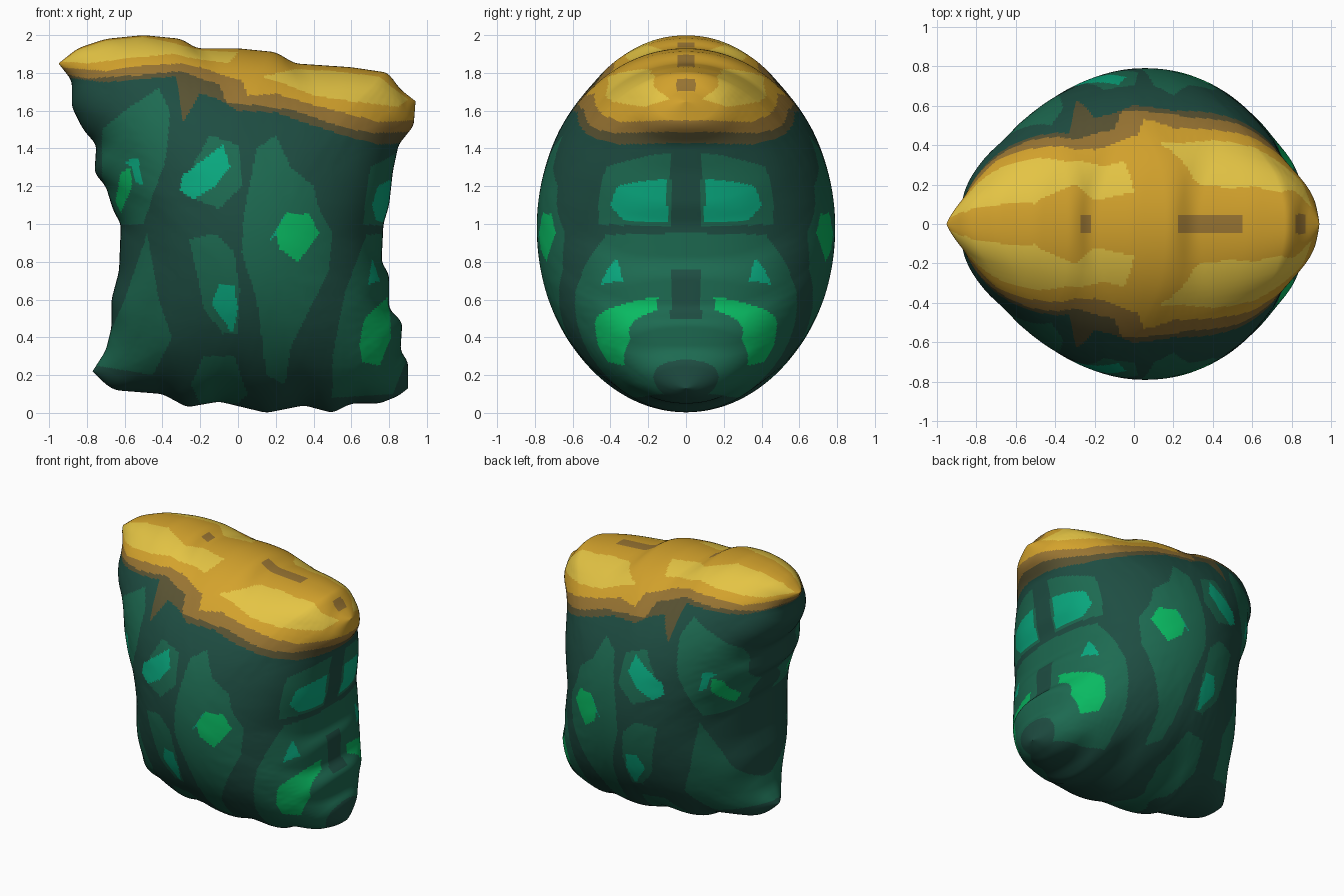
import bpy
import bmesh
import math

cube = bpy.data.objects.get("Cube")
if cube:
    bpy.data.objects.remove(cube, do_unlink=True)

CELLS = 220          # grid cells along each direction
HALF_DEPTH = 0.79    # greatest half thickness of the cushion

# Outline curves of the cushion, as (x, z) points
TOP = [(-.95, 1.85), (-.85, 1.93), (-.7, 1.98), (-.5, 2), (-.3, 1.98), (-.22, 1.93), (0, 1.93),
       (.2, 1.91), (.3, 1.85), (.6, 1.83), (.8, 1.8), (.85, 1.72), (.94, 1.65)]
BOTTOM = [(-.77, .22), (-.7, .15), (-.65, .12), (-.4, .1), (-.27, .03), (-.1, .06), (.15, 0),
          (.35, .04), (.5, 0), (.6, .05), (.75, .05), (.85, .09), (.9, .13)]
LEFT = [(-.77, .22), (-.7, .33), (-.67, .45), (-.67, .6), (-.63, .75), (-.62, 1), (-.66, 1.07),
        (-.7, 1.2), (-.76, 1.27), (-.75, 1.42), (-.82, 1.5), (-.88, 1.62), (-.88, 1.76), (-.95, 1.85)]
RIGHT = [(.9, .13), (.9, .27), (.86, .33), (.87, .48), (.8, .55), (.8, .73), (.76, .8), (.77, 1),
         (.8, 1.1), (.82, 1.28), (.85, 1.42), (.93, 1.52), (.94, 1.65)]

# Lower limits of the yellow cap's bands
GOLD_EDGE = [(-.95, 1.83), (-.7, 1.81), (-.5, 1.84), (-.3, 1.85), (-.2, 1.83), (-.08, 1.79), (.02, 1.76),
             (.05, 1.68), (.2, 1.69), (.4, 1.63), (.6, 1.58), (.75, 1.54), (.95, 1.55)]
BROWN_EDGE = [(-.95, 1.8), (-.8, 1.77), (-.5, 1.79), (-.3, 1.81), (-.2, 1.77), (-.1, 1.74), (-.06, 1.64),
              (.1, 1.63), (.3, 1.6), (.5, 1.53), (.7, 1.48), (.95, 1.49)]
OLIVE_EDGE = [(-.95, 1.78), (-.7, 1.75), (-.5, 1.77), (-.33, 1.78), (-.29, 1.54), (-.2, 1.69), (-.1, 1.66),
              (0, 1.6), (.2, 1.59), (.4, 1.52), (.6, 1.46), (.75, 1.42), (.9, 1.43)]

# Patch shapes
YELLOW_PATCHES = [
    [(-.93, 1.86), (-.8, 1.85), (-.55, 1.88), (-.35, 1.9), (-.2, 1.87), (-.05, 1.85), (0, 1.91),
     (-.2, 1.92), (-.35, 1.96), (-.5, 1.99), (-.7, 1.97), (-.85, 1.92)],
    [(.13, 1.78), (.25, 1.74), (.4, 1.68), (.6, 1.65), (.85, 1.62), (.9, 1.66), (.82, 1.72),
     (.75, 1.78), (.5, 1.81), (.3, 1.82)],
]
TEAL_PATCHES = [
    [(-.31, 1.18), (-.29, 1.26), (-.08, 1.42), (-.04, 1.3), (-.12, 1.2), (-.24, 1.13)],
    [(-.61, 1.33), (-.53, 1.35), (-.5, 1.2), (-.54, 1.22), (-.56, 1.3)],
    [(-.14, .58), (-.1, .68), (-.02, .67), (0, .55), (-.03, .42)],
    [(.71, 1.1), (.74, 1.2), (.84, 1.25), (.84, 1), (.73, 1.02)],
    [(.16, .91), (.25, 1.05), (.25, .97)],
    [(.69, .68), (.71, .82), (.75, .7)],
]
GREEN_PATCHES = [
    [(-.65, 1.12), (-.62, 1.27), (-.57, 1.3), (-.56, 1.2), (-.62, 1.06)],
    [(.2, .96), (.26, 1.06), (.38, 1.05), (.43, .95), (.32, .8), (.22, .87)],
    [(.64, .35), (.67, .5), (.8, .62), (.81, .4), (.75, .25), (.66, .27)],
]
LEAF_PATCHES_LEFT = [
    [(-.72, 1.5), (-.6, 1.6), (-.42, 1.72), (-.36, 1.6), (-.38, 1.35), (-.45, 1.15), (-.5, 1),
     (-.62, 1), (-.72, 1.25)],
    [(-.3, 1.2), (-.15, 1.47), (0, 1.42), (.02, 1.2), (-.1, 1.08), (-.28, 1.15)],
    [(-.26, .92), (-.12, .95), (-.02, .85), (.01, .65), (0, .42), (-.08, .42), (-.18, .55), (-.22, .75)],
    [(-.48, .95), (-.42, .6), (-.35, .4), (-.45, .2), (-.75, .25), (-.6, .6)],
    [(-.25, .15), (-.18, .3), (-.02, .3), (.05, .1), (0, .05), (-.2, .05)],
]
LEAF_PATCHES_RIGHT = [
    [(.1, 1.4), (.2, 1.47), (.28, 1.3), (.4, 1.2), (.42, 1.1), (.5, .95), (.48, .75), (.38, .55),
     (.28, .35), (.25, .15), (.15, .2), (.1, .6), (.02, .85), (.03, 1.05)],
    [(.57, .65), (.68, .94), (.85, .96), (.9, .3), (.82, .1), (.5, .08), (.5, .3)],
    [(.66, 1), (.7, 1.3), (.85, 1.38), (.85, .98)],
]
TOP_SPOTS = [(-.27, -.22), (.22, .55), (.82, .87)]   # brown spots along the top seam

COLOURS = {
    "dark green": (30, 77, 66),
    "leaf green": (29, 106, 81),
    "teal": (9, 169, 127),
    "bright green": (9, 186, 98),
    "olive": (88, 82, 50),
    "brown": (152, 116, 50),
    "gold": (211, 162, 44),
    "light yellow": (228, 196, 68),
}
NAMES = list(COLOURS)


def make_material(name, rgb):
    colour = [((c / 255 + .055) / 1.055) ** 2.4 for c in rgb] + [1]
    mat = bpy.data.materials.new(name)
    mat.use_nodes = True
    mat.diffuse_color = colour
    shader = mat.node_tree.nodes["Principled BSDF"]
    shader.inputs["Base Color"].default_value = colour
    shader.inputs["Roughness"].default_value = .7
    return mat


def interpolate(points, key, axis):
    """Value on the other axis of a polyline where it passes key on this axis."""
    key = min(max(key, points[0][axis]), points[-1][axis])
    for a, b in zip(points, points[1:]):
        if key <= b[axis]:
            t = (key - a[axis]) / (b[axis] - a[axis])
            return a[1 - axis] + t * (b[1 - axis] - a[1 - axis])
    return points[-1][1 - axis]


def edge_point(curve, axis, t, distance):
    """Point on an outline, blurred more the farther it is from that outline."""
    width = min(.015 + .6 * distance, t, 1 - t)
    start, end = curve[0][axis], curve[-1][axis]
    along = start + t * (end - start)
    value = sum(interpolate(curve, along + k / 3 * width * (end - start), axis)
                for k in range(-3, 4)) / 7
    return (along, value) if axis == 0 else (value, along)


def patch_point(s, t):
    """Spread the four outlines over the inside of the cushion."""
    low, high = edge_point(BOTTOM, 0, s, t), edge_point(TOP, 0, s, 1 - t)
    left, right = edge_point(LEFT, 1, t, s), edge_point(RIGHT, 1, t, 1 - s)
    return [(1 - t) * low[i] + t * high[i] + (1 - s) * left[i] + s * right[i]
            - (1 - t) * ((1 - s) * BOTTOM[0][i] + s * BOTTOM[-1][i])
            - t * ((1 - s) * TOP[0][i] + s * TOP[-1][i]) for i in (0, 1)]


def thickness(a, b):
    """Elliptical swell, a little fuller toward the sides and corners."""
    across, upward = max(math.cos(a), 0), max(math.cos(b), 0)
    return HALF_DEPTH * across ** .8 * upward ** (1 - .2 * math.sin(a) ** 2)


def inside(x, z, shapes):
    for shape in shapes:
        hit = False
        for (ax, az), (bx, bz) in zip(shape, shape[1:] + shape[:1]):
            if (az > z) != (bz > z) and x < ax + (z - az) * (bx - ax) / (bz - az):
                hit = not hit
        if hit:
            return True
    return False


def colour_at(x, y, z):
    if z > 1.6 and y < .05 and any(a < x < b for a, b in TOP_SPOTS):
        return "brown"
    if inside(x, z, YELLOW_PATCHES):
        return "light yellow"
    for name, edge in (("gold", GOLD_EDGE), ("brown", BROWN_EDGE), ("olive", OLIVE_EDGE)):
        if z > interpolate(edge, x, 0):
            return name
    # Bright patches stop short of the seam
    if y > .15 and inside(x, z, GREEN_PATCHES):
        return "bright green"
    if y > .1 and inside(x, z, TEAL_PATCHES):
        return "teal"
    seam = y < .08 and (.5 < z < .76 or z > .95)
    if not seam and inside(x, z, LEAF_PATCHES_LEFT + LEAF_PATCHES_RIGHT):
        return "leaf green"
    return "dark green"


# Cushion grid, finer toward the seam so the rim is round
angles = [math.pi * (i / CELLS - .5) for i in range(CELLS + 1)]
grid = []
for b in angles:
    for a in angles:
        x, z = patch_point((1 + math.sin(a)) / 2, (1 + math.sin(b)) / 2)
        grid.append((x, thickness(a, b), z))

# Front and back halves share the same painted pattern
row, count = CELLS + 1, len(grid)
verts = [(x, -y, z) for x, y, z in grid] + grid
faces, paint = [], []
for j in range(CELLS):
    for i in range(CELLS):
        k = j * row + i
        quad = (k, k + 1, k + row + 1, k + row)
        centre = [sum(grid[q][axis] for q in quad) / 4 for axis in range(3)]
        faces += [quad, tuple(q + count for q in reversed(quad))]
        paint += [NAMES.index(colour_at(*centre))] * 2

mesh = bpy.data.meshes.new("cushion")
mesh.from_pydata(verts, [], faces)
for name, rgb in COLOURS.items():
    mesh.materials.append(make_material(name, rgb))
mesh.polygons.foreach_set("material_index", paint)

# Join the halves along the seam
bm = bmesh.new()
bm.from_mesh(mesh)
bmesh.ops.remove_doubles(bm, verts=bm.verts, dist=1e-5)
bm.to_mesh(mesh)
bm.free()
mesh.shade_smooth()
cushion = bpy.data.objects.new("cushion", mesh)
bpy.context.collection.objects.link(cushion)
